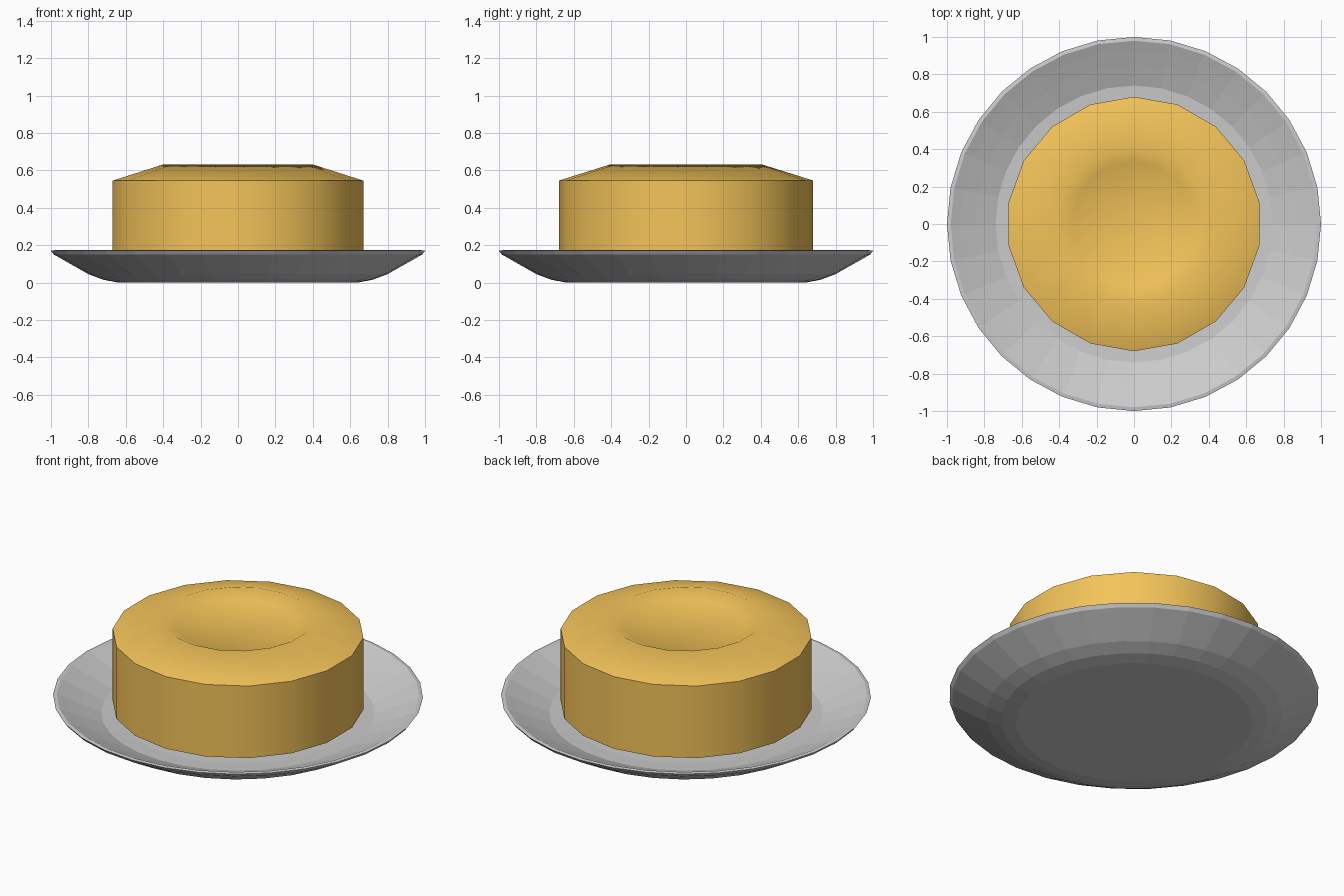
import bpy, bmesh
from math import sin, cos, pi, radians

if "Cube" in bpy.data.objects:
    bpy.data.objects.remove(bpy.data.objects["Cube"])


def revolve(name, profile, sides):
    """Spin an (r, z) profile running from the top centre to the bottom centre."""
    bm = bmesh.new()
    rings = []
    for r, z in profile:
        if r == 0:
            rings.append([bm.verts.new((0, 0, z))] * sides)
        else:
            rings.append([bm.verts.new((r * cos(pi / 2 + 2 * pi * i / sides),
                                        r * sin(pi / 2 + 2 * pi * i / sides), z))
                          for i in range(sides)])
    for a, b in zip(rings, rings[1:]):
        for i in range(sides):
            j = (i + 1) % sides
            bm.faces.new(dict.fromkeys((a[i], b[i], b[j], a[j])))
    bmesh.ops.recalc_face_normals(bm, faces=bm.faces)
    mesh = bpy.data.meshes.new(name)
    bm.to_mesh(mesh)
    bm.free()
    obj = bpy.data.objects.new(name, mesh)
    bpy.context.collection.objects.link(obj)
    return obj


# Shallow faceted plate with a thin lip
revolve("plate", [(0, 0.065), (0.64, 0.065), (0.74, 0.07), (0.85, 0.115),
                  (0.93, 0.15), (0.98, 0.173), (1.0, 0.17), (0.985, 0.15),
                  (0.80, 0.045), (0.72, 0.015), (0.64, 0), (0, 0)], 32)

# Ring-shaped cake with a sunken centre, bevelled above and below
cake = revolve("cake", [(0, 0.59), (0.335, 0.59), (0.41, 0.63), (0.68, 0.545),
                        (0.68, 0.115), (0.41, 0.03), (0, 0.03)], 18)

# Caramel colour
mat = bpy.data.materials.new("caramel")
mat.diffuse_color = (0.9, 0.55, 0.1, 1)
mat.use_nodes = True
mat.node_tree.nodes["Principled BSDF"].inputs["Base Color"].default_value = mat.diffuse_color
cake.data.materials.append(mat)

# Smooth the cake, keeping its rims crisp
bpy.ops.object.select_all(action='DESELECT')
cake.select_set(True)
bpy.context.view_layer.objects.active = cake
bpy.ops.object.shade_smooth_by_angle(angle=radians(50))
